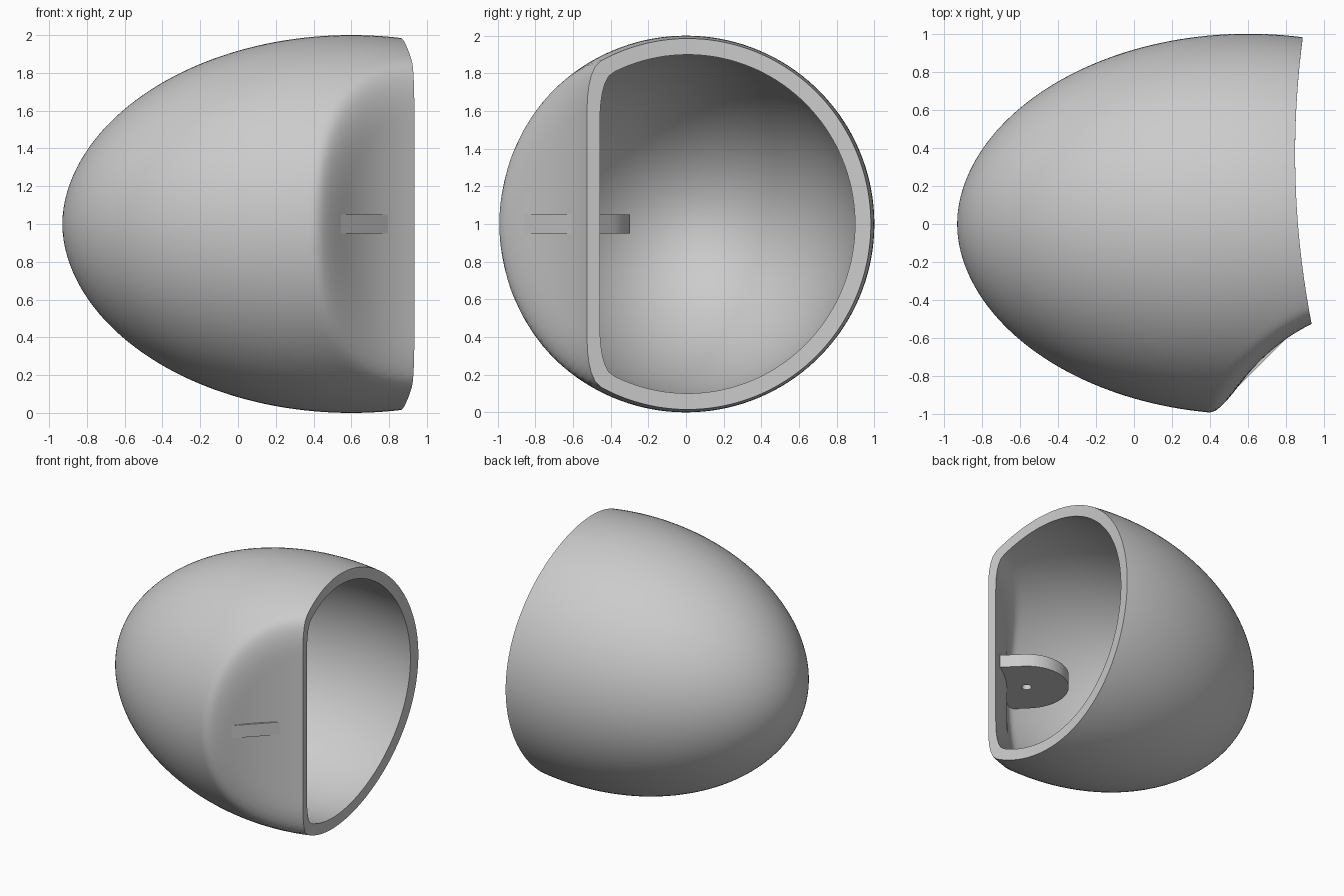
import bpy, bmesh
from math import sin, cos, pi, sqrt, tau

cube = bpy.data.objects.get("Cube")
if cube:
    bpy.data.objects.remove(cube, do_unlink=True)

grey = bpy.data.materials.new("plain grey")
grey.use_nodes = True
COLOUR = (0.6, 0.6, 0.6, 1)
grey.diffuse_color = COLOUR
grey.node_tree.nodes["Principled BSDF"].inputs["Base Color"].default_value = COLOUR


def finish(bm, name, angle):
    bmesh.ops.remove_doubles(bm, verts=bm.verts, dist=1e-5)
    bmesh.ops.recalc_face_normals(bm, faces=bm.faces)
    mesh = bpy.data.meshes.new(name)
    bm.to_mesh(mesh)
    bm.free()
    mesh.materials.append(grey)
    obj = bpy.data.objects.new(name, mesh)
    bpy.context.collection.objects.link(obj)
    bpy.ops.object.select_all(action='DESELECT')
    obj.select_set(True)
    bpy.context.view_layer.objects.active = obj
    bpy.ops.object.shade_smooth_by_angle(angle=angle)
    return obj


def loft(bm, rings, closed=False):
    """Skin a list of closed rings with quads."""
    rows = [[bm.verts.new(p) for p in ring] for ring in rings]
    n = len(rows[0])
    pairs = list(zip(rows, rows[1:])) + ([(rows[-1], rows[0])] if closed else [])
    for a, b in pairs:
        for j in range(n):
            k = (j + 1) % n
            bm.faces.new((a[j], a[k], b[k], b[j]))


def smooth_min(a, b, k):
    h = max(k - abs(a - b), 0) / k
    return min(a, b) - h * h * k / 4


# Shell: egg revolved about x, with a concave scoop on the front
WIDEST = 0.6


def section(x, angle, tip, radius, wall):
    """Point on the shell; angle 0 points to the front."""
    t = (WIDEST - x) / (WIDEST - tip)
    r = radius * max(1 - t * t, 0) ** 0.52
    depth = 1.045 ** 2 - (x - 1.4) ** 2
    if depth > 0 and cos(angle) > 0.05:
        scoop = 1.46 - sqrt(depth) - wall
        r = smooth_min(r, scoop / cos(angle), 0.17)
    return (x, -r * cos(angle), 1 + r * sin(angle))


def rim_x(angle, *layer):
    x = 0.87
    for _ in range(8):
        y = section(x, angle, *layer)[1]
        x = 0.847 + 0.108 * (y - 0.37) ** 2
    return x


def skin(layer, steps=84, sides=144):
    angles = [tau * j / sides for j in range(sides)]
    ends = [rim_x(a, *layer) for a in angles]
    tip = layer[0]
    return [[section(tip + (end - tip) * (i / steps) ** 1.5, a, *layer)
             for a, end in zip(angles, ends)] for i in range(steps + 1)]


outer = skin((-0.93, 1.0, 0))
inner = skin((-0.84, 0.915, 0.075))
bm = bmesh.new()
loft(bm, outer + inner[::-1])
bmesh.ops.dissolve_degenerate(bm, dist=1e-6, edges=bm.edges)
finish(bm, "shell", 0.6)

# Mounting shelf: rounded plate with a small hole, square to the scoop
HALF, BACK, HOLE = 0.305, 0.207, 0.035


def shelf_point(r, angle, z):
    p, q = r * cos(angle), r * sin(angle)
    u, w = p - 0.785, q - 0.065
    return ((w - u) / sqrt(2), (w + u) / sqrt(2), z)


def shelf_reach(angle):
    c, s = cos(angle), abs(sin(angle))
    if c >= 0:
        return HALF
    return min(HALF / max(s, 0.01), BACK / max(-c, 0.01))


turns = [tau * j / 96 for j in range(96)]
bottom, top = 0.95, 1.05
bm = bmesh.new()
loft(bm, [[shelf_point(HOLE, a, bottom) for a in turns],
          [shelf_point(shelf_reach(a), a, bottom) for a in turns],
          [shelf_point(shelf_reach(a), a, top) for a in turns],
          [shelf_point(HOLE, a, top) for a in turns]], closed=True)
finish(bm, "inner_shelf", pi / 6)
